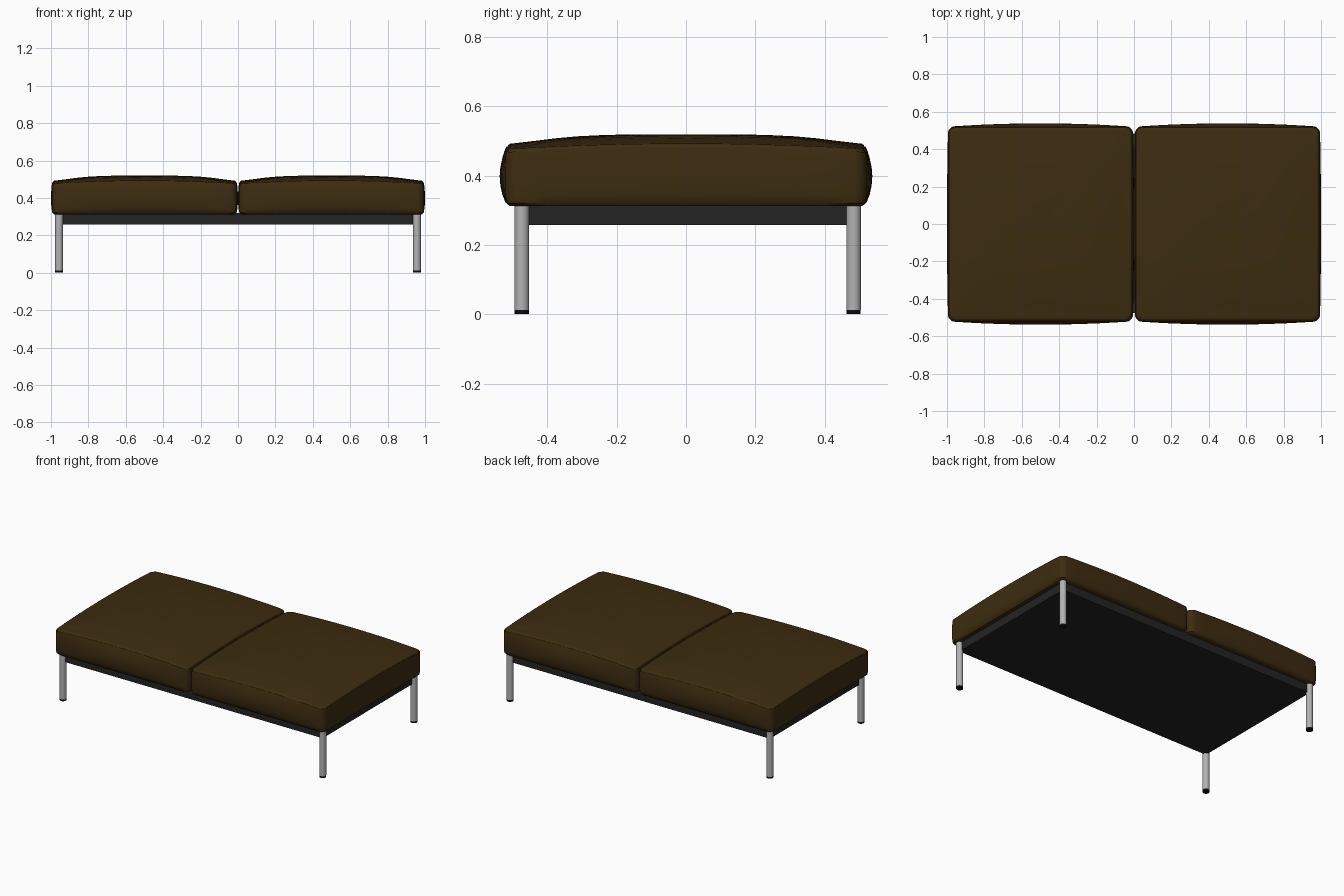
import bpy, bmesh, math

if "Cube" in bpy.data.objects:
    bpy.data.objects.remove(bpy.data.objects["Cube"])


def material(name, rgb):
    m = bpy.data.materials.new(name)
    m.diffuse_color = (*rgb, 1)
    m.use_nodes = True
    m.node_tree.nodes["Principled BSDF"].inputs["Base Color"].default_value = m.diffuse_color
    return m


BROWN = material("brown_upholstery", (0.046, 0.025, 0.005))
DARK = material("dark_frame", (0.017, 0.017, 0.017))
METAL = material("brushed_metal", (0.45, 0.45, 0.45))
BLACK = material("black_rubber", (0.004, 0.004, 0.004))


def finish(name, bm, mat, smooth=None):
    bmesh.ops.recalc_face_normals(bm, faces=bm.faces[:])
    me = bpy.data.meshes.new(name)
    bm.to_mesh(me)
    bm.free()
    ob = bpy.data.objects.new(name, me)
    bpy.context.collection.objects.link(ob)
    me.materials.append(mat)
    if smooth:
        bpy.ops.object.select_all(action='DESELECT')
        ob.select_set(True)
        bpy.context.view_layer.objects.active = ob
        bpy.ops.object.shade_smooth_by_angle(angle=math.radians(smooth))
    return ob


def rounded_rect(hx, hy, r, side=12, arc=5):
    """Points around a rounded rectangle, counter-clockwise."""
    corners = []
    for sx, sy, a0 in ((1, 1, 0), (-1, 1, 90), (-1, -1, 180), (1, -1, 270)):
        corners.append([(sx * (hx - r) + r * math.cos(math.radians(a0 + 90 * i / arc)),
                         sy * (hy - r) + r * math.sin(math.radians(a0 + 90 * i / arc)))
                        for i in range(arc + 1)])
    pts = []
    for k in range(4):
        pts += corners[k]
        a, b = corners[k][-1], corners[(k + 1) % 4][0]
        pts += [(a[0] + (b[0] - a[0]) * i / side, a[1] + (b[1] - a[1]) * i / side)
                for i in range(1, side)]
    return pts


HX, HY = 0.494, 0.52
BOTTOM, SEAM = 0.312, 0.468


def cushion(name, cx):
    bm = bmesh.new()
    outline = rounded_rect(HX, HY, 0.035)
    # how close each outline point is to the middle of its side
    mid = [max(0, 1 - min((x / HX) ** 2, (y / HY) ** 2)) for x, y in outline]
    rings = []
    # bulging side walls
    for s, inset in ((0, 0.03), (0.0, 0.012), (0.06, 0.002), (0.2, 0), (0.35, 0), (0.5, 0),
                     (0.65, 0), (0.8, 0), (0.92, 0), (1.0, 0.001)):
        ring = []
        for (x, y), m in zip(outline, mid):
            b = m * math.sin(math.pi * s)
            kx, ky = 1 + (0.006 * b - inset) / HX, 1 + (0.018 * b - inset) / HY
            z = BOTTOM + s * (SEAM + 0.016 * m - BOTTOM)
            ring.append(bm.verts.new((cx + x * kx, y * ky, z)))
        rings.append(ring)
    # tucked seam, then the crowned top
    for t, dz in ((0.992, -0.002), (0.988, 0.003), (0.975, 0.006), (0.95, 0.004),
                  (0.9, 0.002), (0.82, 0), (0.72, 0), (0.6, 0), (0.45, 0), (0.3, 0), (0.14, 0)):
        rings.append([bm.verts.new((cx + x * t, y * t,
                                    SEAM + dz + 0.016 * m * t * t + 0.051 * (1 - t ** 3)))
                      for (x, y), m in zip(outline, mid)])
    n = len(outline)
    for a, b in zip(rings, rings[1:]):
        for i in range(n):
            j = (i + 1) % n
            bm.faces.new((a[i], a[j], b[j], b[i]))
    bm.faces.new(rings[0][::-1])
    centre = bm.verts.new((cx, 0, SEAM + 0.051))
    for i in range(n):
        bm.faces.new((rings[-1][i], rings[-1][(i + 1) % n], centre))
    finish(name, bm, BROWN, 40)


def box(name, lo, hi, mat):
    bm = bmesh.new()
    bmesh.ops.create_cube(bm, size=1)
    for v in bm.verts:
        v.co = [(l + h) / 2 + c * (h - l) for c, l, h in zip(v.co, lo, hi)]
    finish(name, bm, mat)


def cylinder(name, x, y, z0, z1, r, mat):
    bm = bmesh.new()
    bmesh.ops.create_cone(bm, cap_ends=True, segments=32, radius1=r, radius2=r, depth=z1 - z0)
    bmesh.ops.translate(bm, verts=bm.verts[:], vec=(x, y, (z0 + z1) / 2))
    finish(name, bm, mat, 40)


# cushions
cushion("left_cushion", -0.5)
cushion("right_cushion", 0.5)

# base frame
box("base_frame", (-0.957, -0.476, 0.257), (0.957, 0.484, 0.318), DARK)

# legs with rubber feet
for sx, side in ((-1, "left"), (1, "right")):
    for y, end in ((-0.474, "front"), (0.484, "back")):
        cylinder(f"{end}_{side}_leg", sx * 0.957, y, 0.012, 0.316, 0.021, METAL)
        cylinder(f"{end}_{side}_foot", sx * 0.957, y, 0.0, 0.012, 0.0205, BLACK)
